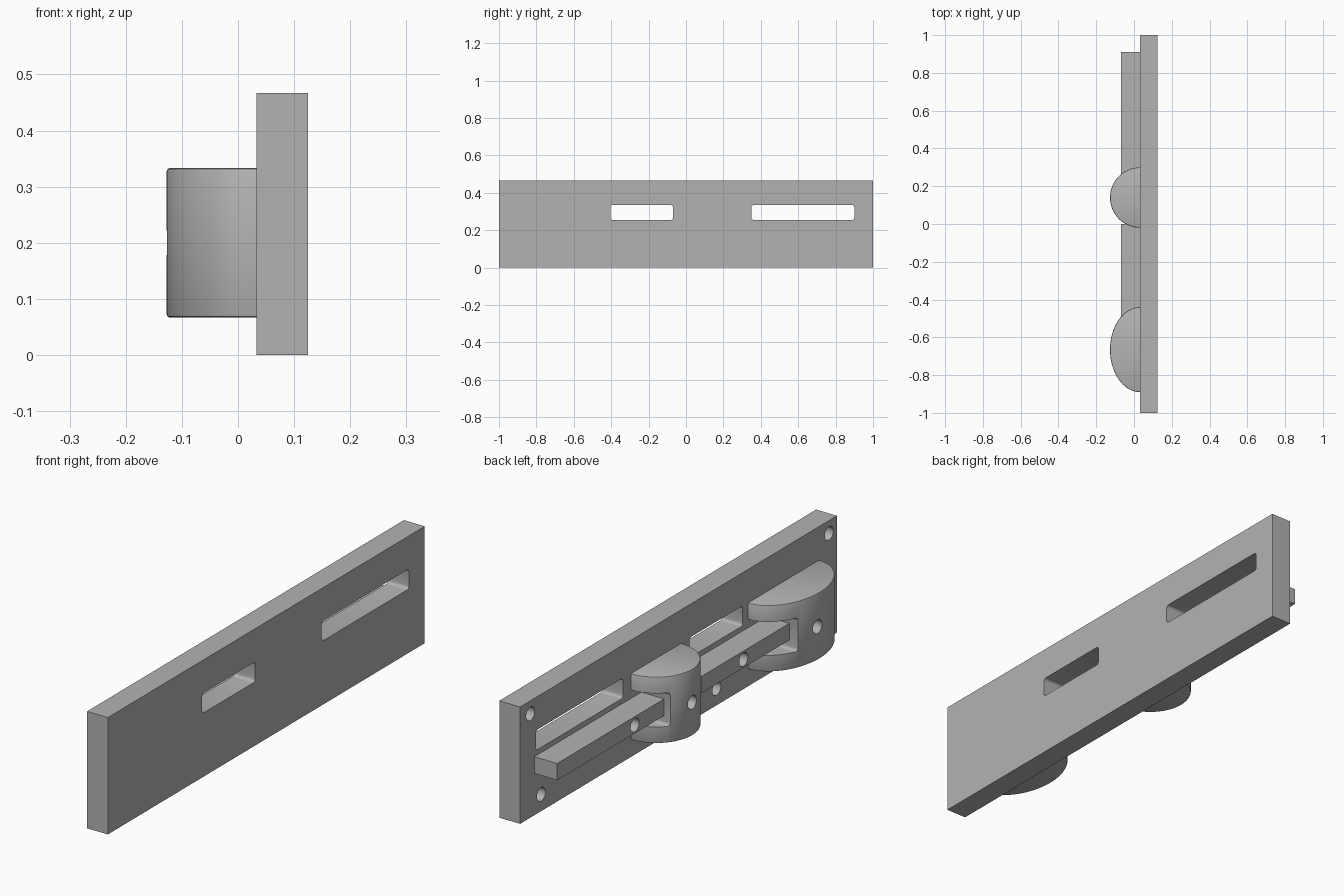
import bpy, bmesh, math
from mathutils import Matrix, Vector

cube = bpy.data.objects.get("Cube")
if cube:
    bpy.data.objects.remove(cube)

grey = bpy.data.materials.new("plain grey")
grey.use_nodes = True
grey.diffuse_color = (0.45, 0.45, 0.45, 1)
grey.node_tree.nodes["Principled BSDF"].inputs["Base Color"].default_value = (0.45, 0.45, 0.45, 1)

FACE = 0.033   # plate surface that carries the parts
MID = 0.2      # height of the bars and knob centres


def finish(name, bm):
    mesh = bpy.data.meshes.new(name)
    bmesh.ops.recalc_face_normals(bm, faces=bm.faces)
    bm.to_mesh(mesh)
    bm.free()
    mesh.materials.append(grey)
    ob = bpy.data.objects.new(name, mesh)
    bpy.context.collection.objects.link(ob)
    return ob


def box(name, x, y, z, round_x=0):
    """Box from three ranges; round_x rounds the edges running along x."""
    bm = bmesh.new()
    bmesh.ops.create_cube(bm, size=1)
    for v in bm.verts:
        v.co = Vector([(r[0] + r[1]) / 2 + c * (r[1] - r[0]) for r, c in zip((x, y, z), v.co)])
    if round_x:
        along = [e for e in bm.edges if abs(e.verts[0].co.x - e.verts[1].co.x) > 1e-5]
        bmesh.ops.bevel(bm, geom=along, offset=round_x, segments=4, profile=0.5, affect='EDGES')
    return finish(name, bm)


def drill(x, y, z, radius=0.027):
    """Round cutter lying along x."""
    bm = bmesh.new()
    place = Matrix.Translation((sum(x) / 2, y, z)) @ Matrix.Rotation(math.pi / 2, 4, 'Y')
    bmesh.ops.create_cone(bm, cap_ends=True, segments=32, radius1=radius, radius2=radius,
                          depth=x[1] - x[0], matrix=place)
    return finish("drill", bm)


def cut(ob, cutters):
    bpy.context.view_layer.objects.active = ob
    for c in cutters:
        c.hide_render = True
        mod = ob.modifiers.new("cut", 'BOOLEAN')
        mod.operation, mod.solver, mod.object = 'DIFFERENCE', 'EXACT', c
        bpy.ops.object.modifier_apply(modifier=mod.name)
        bpy.data.objects.remove(c)


def smooth(ob):
    bpy.ops.object.select_all(action='DESELECT')
    ob.select_set(True)
    bpy.context.view_layer.objects.active = ob
    bpy.ops.object.shade_smooth_by_angle(angle=math.radians(30))


def knob(name, y, half_length, notch_wall, hole_y):
    """Half-elliptic block with rounded rims, an open notch and a blind hole."""
    bm = bmesh.new()
    steps, depth, rim = 48, 0.16, 0.005
    rings = []
    for inset, z in ((rim, 0.067), (rim * 0.3, 0.067 + rim * 0.3), (0, 0.067 + rim),
                     (0, 0.333 - rim), (rim * 0.3, 0.333 - rim * 0.3), (rim, 0.333)):
        ring = []
        for i in range(steps + 1):
            t = math.pi * i / steps
            ring.append(bm.verts.new((FACE - (depth - inset) * math.sin(t),
                                      y + (half_length - inset) * math.cos(t), z)))
        rings.append(ring)
    n = steps + 1
    for low, high in zip(rings, rings[1:]):
        for i in range(n):
            j = (i + 1) % n
            bm.faces.new((low[i], low[j], high[j], high[i]))
    bm.faces.new(rings[0])
    bm.faces.new(rings[-1])
    ob = finish(name, bm)
    notch = box("notch", (-0.3, 0.3), (notch_wall, y + 2 * half_length), (0.133, 0.267), 0.012)
    cut(ob, [notch, drill((-0.3, -0.02), hole_y, MID)])
    smooth(ob)


# Back plate with two through slots and blind screw holes
plate = box("back_plate", (FACE, 0.125), (-1, 1), (0, 0.467))
slots = [box("slot", (-0.2, 0.3), y, (0.255, 0.335), 0.012) for y in ((-0.405, -0.07), (0.35, 0.90))]
holes = [drill((-0.1, 0.09), y, z) for y, z in
         ((0.935, 0.415), (0.867, 0.067), (-0.24, 0.067), (-0.95, 0.415), (-0.94, 0.067))]
cut(plate, slots + holes)
smooth(plate)

# Sliding bars, each with one blind hole
for name, span, hole_y in (("long_bar", (0.22, 0.91), 0.42), ("short_bar", (-0.58, 0.0), -0.266)):
    bar = box(name, (-0.068, FACE), span, (0.167, 0.234))
    cut(bar, [drill((-0.2, 0.0), hole_y, MID)])
    smooth(bar)

# Half-round knobs that hold the bar ends
knob("round_knob", 0.14, 0.16, 0.235, 0.14)
knob("oval_knob", -0.665, 0.225, -0.555, -0.65)
